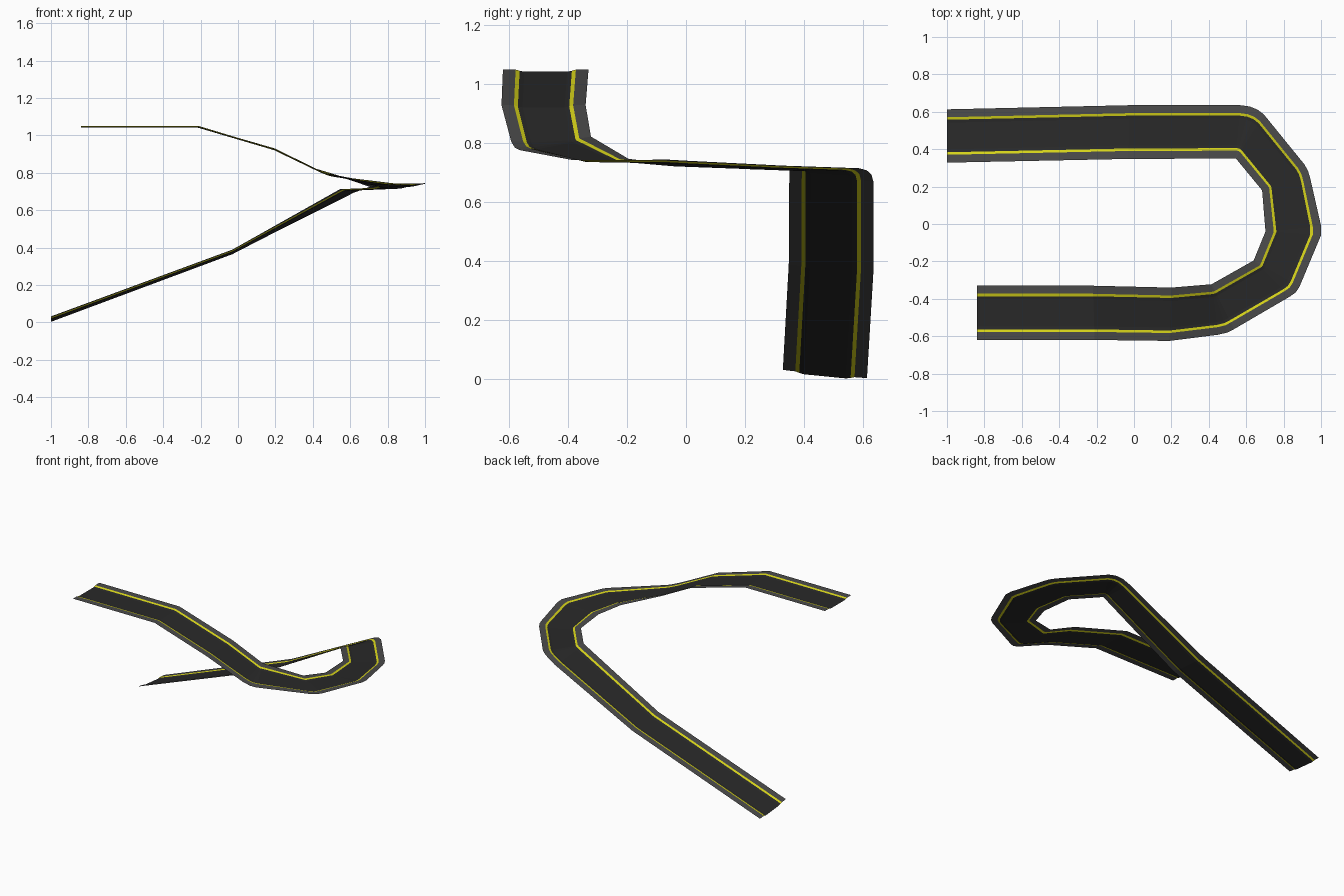
import bpy
from mathutils import Vector

if "Cube" in bpy.data.objects:
    bpy.data.objects.remove(bpy.data.objects["Cube"])

# Paired outer / inner kerb edges along the ramp; arcs share one inner corner
OUT_IN = [
    ((-1.00, .613, .004), (-1.00, .328, .032)),
    ((-.03, .635, .367), (-.03, .348, .389)),
    ((.57, .635, .668), (.545, .350, .712)),
    ((.62, .628, .694), (.545, .350, .712)),
    ((.66, .612, .708), (.545, .350, .712)),
    ((.695, .585, .715), (.545, .350, .712)),
    ((.91, .320, .724), (.685, .180, .718)),
    ((.93, .285, .726), (.685, .180, .718)),
    ((.942, .245, .728), (.685, .180, .718)),
    ((1.00, -.01, .741), (.703, -.04, .725)),
    ((1.00, -.06, .744), (.703, -.04, .725)),
    ((.885, -.335, .742), (.640, -.195, .747)),
    ((.865, -.365, .742), (.640, -.195, .747)),
    ((.835, -.387, .743), (.640, -.195, .747)),
    ((.535, -.562, .776), (.415, -.322, .822)),
    ((.50, -.580, .785), (.415, -.322, .822)),
    ((.45, -.592, .805), (.415, -.322, .822)),
    ((.19, -.625, .929), (.20, -.340, .929)),
    ((-.21, -.620, 1.05), (-.22, -.330, 1.05)),
    ((-.84, -.620, 1.05), (-.84, -.330, 1.05)),
]


def material(name, colour):
    m = bpy.data.materials.new(name)
    m.diffuse_color = (*colour, 1)
    m.use_nodes = True
    m.node_tree.nodes["Principled BSDF"].inputs["Base Color"].default_value = m.diffuse_color
    return m


def strip(name, profile, mat):
    """Sheet swept along the ramp; profile is (fraction across, drop) pairs."""
    n = len(profile)
    verts, faces = [], []
    for o, i in OUT_IN:
        o, i = Vector(o), Vector(i)
        verts += [o.lerp(i, t) - Vector((0, 0, d)) for t, d in profile]
    for s in range(len(OUT_IN) - 1):
        for k in range(n - 1):
            a = s * n + k
            faces.append((a, a + 1, a + n + 1, a + n))
    mesh = bpy.data.meshes.new(name)
    mesh.from_pydata(verts, [], faces)
    mesh.materials.append(mat)
    obj = bpy.data.objects.new(name, mesh)
    bpy.context.collection.objects.link(obj)
    # Collapse the fans at the inner corners
    import bmesh
    bm = bmesh.new()
    bm.from_mesh(mesh)
    bmesh.ops.remove_doubles(bm, verts=bm.verts, dist=1e-5)
    bm.to_mesh(mesh)
    bm.free()


asphalt = material("asphalt", (.022, .022, .022))
concrete = material("concrete", (.07, .07, .07))
paint = material("yellow_paint", (.68, .66, .01))

# Half cross-section, mirrored across the road: raised kerb, painted line, lane
KERB = [(0, 0), (.148, .001)]
LINE = [(.148, .001), (.195, .005)]
EDGE = [(.195, .005), (.25, .008)]


def mirror(profile):
    return [(1 - t, d) for t, d in reversed(profile)]


strip("outer_kerb", KERB, concrete)
strip("inner_kerb", mirror(KERB), concrete)
strip("outer_line", LINE, paint)
strip("inner_line", mirror(LINE), paint)
strip("road_surface", EDGE + mirror(EDGE), asphalt)
